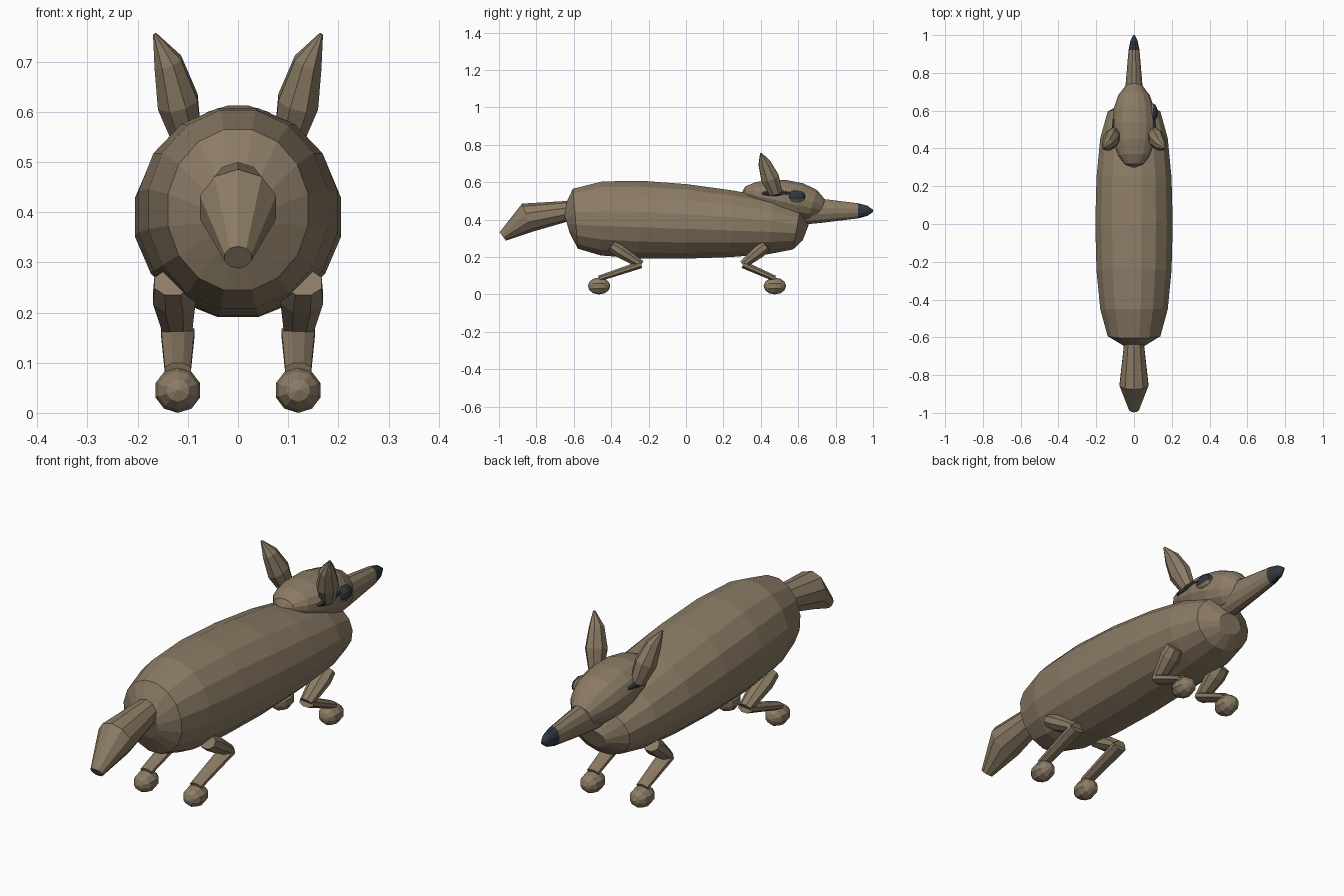
import bpy, bmesh, math
from mathutils import Vector, Matrix

cube = bpy.data.objects.get("Cube")
if cube:
    bpy.data.objects.remove(cube, do_unlink=True)


def material(name, colour):
    result = bpy.data.materials.new(name)
    result.use_nodes = True
    result.diffuse_color = (*colour, 1)
    shader = result.node_tree.nodes["Principled BSDF"]
    shader.inputs["Base Color"].default_value = (*colour, 1)
    return result


FUR = material("brown fur", (0.26, 0.2, 0.13))
DARK = material("dark slate", (0.03, 0.04, 0.05))


def finish(name, mesh_builder, materials):
    bmesh.ops.recalc_face_normals(mesh_builder, faces=mesh_builder.faces)
    mesh = bpy.data.meshes.new(name)
    mesh_builder.to_mesh(mesh)
    mesh_builder.free()
    for entry in materials:
        mesh.materials.append(entry)
    part = bpy.data.objects.new(name, mesh)
    bpy.context.collection.objects.link(part)
    return part


def loft(name, centres, widths, heights, sides, colour=FUR):
    """Skin elliptical rings that stand square to the path of their centres."""
    builder = bmesh.new()
    centres = [Vector(centre) for centre in centres]
    last = len(centres) - 1
    loops = []
    for index, centre in enumerate(centres):
        tangent = centres[min(index + 1, last)] - centres[max(index - 1, 0)]
        tangent.normalize()
        across = Vector((1, 0, 0))
        across = (across - tangent * across.dot(tangent)).normalized()
        upward = tangent.cross(across)
        loop = []
        for step in range(sides):
            angle = math.tau * (step + 0.5) / sides
            offset = across * widths[index] * math.cos(angle)
            offset += upward * heights[index] * math.sin(angle)
            loop.append(builder.verts.new(centre + offset))
        loops.append(loop)
    for low, high in zip(loops, loops[1:]):
        for step in range(sides):
            following = (step + 1) % sides
            builder.faces.new((low[step], low[following], high[following], high[step]))
    builder.faces.new(loops[0])
    builder.faces.new(loops[-1])
    return finish(name, builder, [colour])


def tube(name, centres, radii, ratio, sides, colour=FUR):
    """Tapered tube whose ring height is a fixed ratio of its width."""
    heights = [radius * ratio for radius in radii]
    return loft(name, centres, radii, heights, sides, colour)


def barrel(name, start, end, width, height, bluntness, taper, steps=8):
    """Rounded barrel with slightly sagging ends; taper changes its height."""
    start, end = Vector(start), Vector(end)
    centres, widths, heights = [], [], []
    for index in range(steps + 1):
        angle = math.pi * index / steps
        along = -math.cos(angle)
        fullness = max(math.sin(angle), 0.04) ** bluntness
        centre = start.lerp(end, (along + 1) / 2)
        centre.z -= height * (1 - fullness) / 5
        centres.append(centre)
        widths.append(width * fullness)
        heights.append(height * fullness * (1 + taper * along))
    return loft(name, centres, widths, heights, steps * 2)


def ellipsoid(name, centre, radii, materials, sides=10):
    """Faceted ball with its poles along y."""
    builder = bmesh.new()
    turn = Matrix.Rotation(math.pi / 2, 4, "X")
    placing = Matrix.Translation(centre) @ Matrix.Diagonal((*radii, 1)) @ turn
    bmesh.ops.create_uvsphere(builder, u_segments=sides, v_segments=6, radius=1, matrix=placing)
    return finish(name, builder, materials)


def leg(name, mirror, hip_y, knee_y, foot_y):
    """Sharply bent leg ending in a ball foot."""
    x = mirror * 0.12
    hip = Vector((mirror * 0.13, hip_y, 0.26))
    knee = Vector((x, knee_y, 0.16))
    foot = Vector((x, foot_y, 0.045))
    ankle = foot + Vector((0, 0, 0.04))
    tube(name + "_upper_leg", [hip, hip.lerp(knee, 0.3), knee], [0.04, 0.046, 0.03], 0.8, 8)
    tube(name + "_lower_leg", [knee, ankle], [0.036, 0.028], 0.6, 8)
    ellipsoid(name + "_foot", foot, (0.047, 0.06, 0.045), [FUR])


# Long trunk, deeper at the rump, and a head that is deeper at the front
barrel("body", (0, -0.64, 0.42), (0, 0.64, 0.36), 0.209, 0.203, 0.4, -0.2)
barrel("head", (0, 0.3, 0.56), (0, 0.74, 0.47), 0.118, 0.1, 0.9, 0.25)

# Straight snout with a dark pointed nose
level = 0.447
tube("snout", [(0, y, level) for y in (0.62, 0.73, 0.92)], [0.055, 0.047, 0.03], 1.4, 12)
tube("nose", [(0, y, level) for y in (0.92, 0.97, 1)], [0.03, 0.02, 0.004], 1.4, 12, DARK)

# Tail, bent down toward its blunt tip
tail_path = [(0, -0.55, 0.46), (0, -0.85, 0.41), (0, -0.98, 0.31)]
tube("tail", tail_path, [0.045, 0.08, 0.028], 1, 10)

for side, mirror in (("left", 1), ("right", -1)):
    # Pointed ear leaning outward and back, dark at its root
    ear_path = [(0.1, 0.48, 0.54), (0.12, 0.45, 0.62), (0.14, 0.42, 0.7), (0.166, 0.4, 0.755)]
    ear_path = [(mirror * x, y, z) for x, y, z in ear_path]
    tube(side + "_ear", ear_path, [0.03, 0.044, 0.03, 0.004], 1.2, 8)
    ellipsoid(side + "_ear_root", (mirror * 0.1, 0.485, 0.54), (0.02, 0.08, 0.018), [DARK])

    leg(side + "_hind", mirror, -0.4, -0.24, -0.465)
    leg(side + "_front", mirror, 0.43, 0.305, 0.475)

# Single bulging eye, dark on its upper outer faces
eye = ellipsoid("left_eye", (0.1, 0.59, 0.523), (0.026, 0.048, 0.034), [FUR, DARK], 12)
for face in eye.data.polygons:
    face.material_index = int(face.normal.z > -0.3 and face.normal.x > 0)
